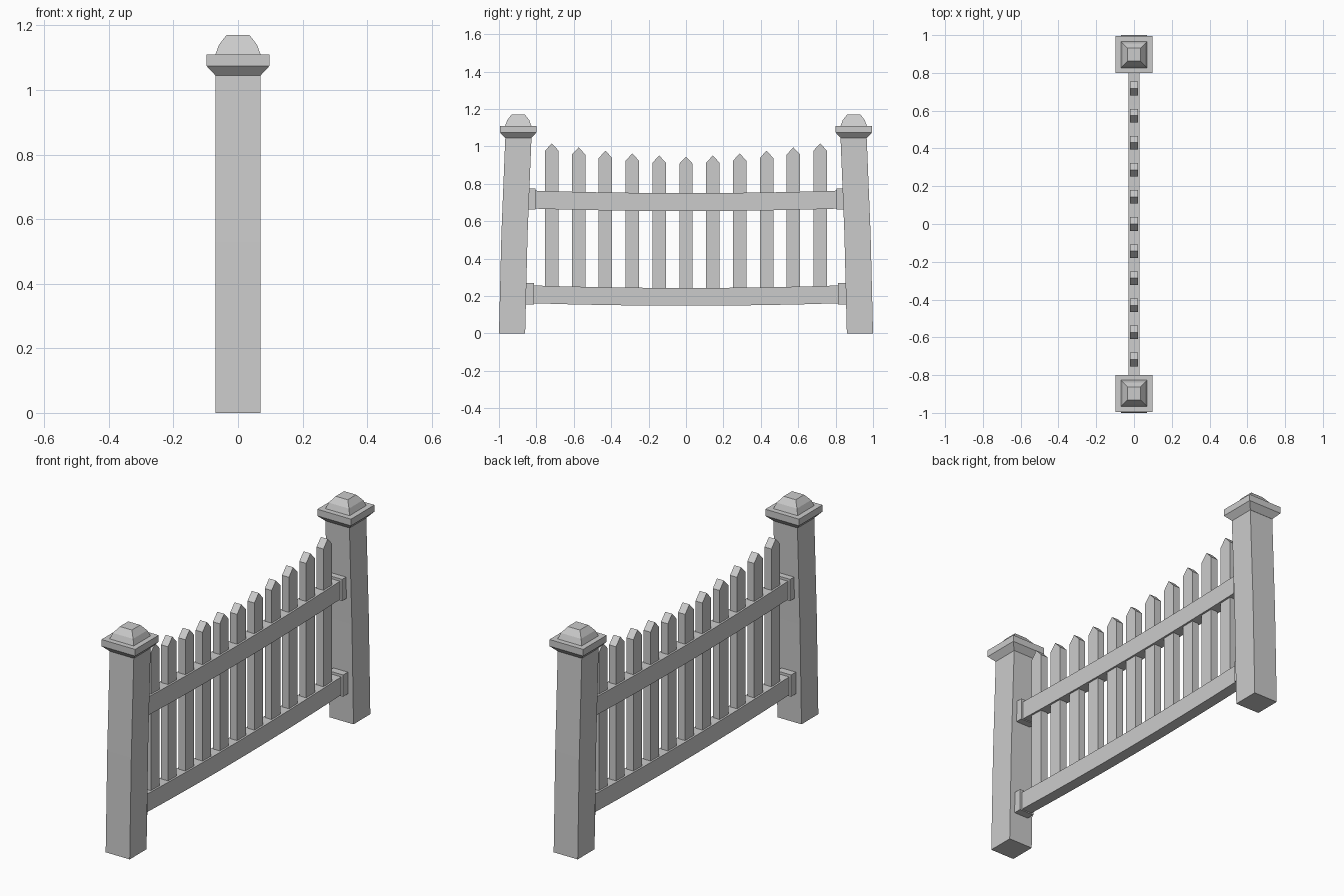
import bpy

if "Cube" in bpy.data.objects:
    bpy.data.objects.remove(bpy.data.objects["Cube"])


def make_object(name, verts, faces):
    mesh = bpy.data.meshes.new(name)
    mesh.from_pydata(verts, [], faces)
    mesh.update()
    obj = bpy.data.objects.new(name, mesh)
    bpy.context.collection.objects.link(obj)
    return obj


def loft(name, rings):
    """Skin a list of four-cornered rings and close both ends."""
    verts = [p for ring in rings for p in ring]
    faces = [(3, 2, 1, 0)]
    for i in range(0, 4 * (len(rings) - 1), 4):
        for k in range(4):
            n = (k + 1) % 4
            faces.append((i + k, i + n, i + 4 + n, i + 4 + k))
    e = len(verts) - 4
    faces.append((e, e + 1, e + 2, e + 3))
    return make_object(name, verts, faces)


def square(y, z, h):
    return [(-h, y - h, z), (h, y - h, z), (h, y + h, z), (-h, y + h, z)]


def box(name, y0, y1, z0, z1, hx):
    rings = [[(-hx, y0, z), (hx, y0, z), (hx, y1, z), (-hx, y1, z)]
             for z in (z0, z1)]
    return loft(name, rings)


RAILS = (("lower", 0.148, 0.243, 0.834), ("upper", 0.654, 0.75, 0.825))

for side, s in (("front", -1), ("back", 1)):
    # Posts leaning slightly inwards
    loft(side + "_post", [square(s * y, z, 0.07) for y, z in
                          ((0.93, 0), (0.917, 0.53), (0.896, 1.05))])
    # Stepped post cap with a faceted dome
    loft(side + "_post_cap", [square(s * 0.897, z, h) for z, h in
                              ((1.045, 0.07), (1.075, 0.098), (1.11, 0.098),
                               (1.11, 0.07), (1.14, 0.059), (1.171, 0.035))])
    # Rail brackets
    for level, z0, z1, y in RAILS:
        ys = sorted((s * (y + 0.025), s * (y - 0.02)))
        mid = (z0 + z1) / 2 + 0.017
        box(f"{side}_{level}_bracket", ys[0], ys[1], mid - 0.057, mid + 0.057, 0.042)

# Gently sagging rails
for level, z0, z1, _ in RAILS:
    rings = []
    for i in range(9):
        y = -0.84 + 0.21 * i
        d = 0.014 * (y / 0.84) ** 2
        rings.append([(-0.03, y, z0 + d), (-0.03, y, z1 + d),
                      (0.03, y, z1 + d), (0.03, y, z0 + d)])
    loft(level + "_rail", rings[::-1])

# Pointed pickets, rising towards the posts
for i in range(-5, 6):
    y, w, x = 0.1435 * i, 0.036, 0.02
    tip = 0.946 + 0.07 * (abs(i) / 5) ** 1.6
    outline = [(y - w, 0.19), (y + w, 0.19), (y + w, tip - 0.039),
               (y, tip), (y - w, tip - 0.039)]
    verts = [(px, a, b) for px in (-x, x) for a, b in outline]
    faces = [(4, 3, 2, 1, 0), (5, 6, 7, 8, 9)]
    faces += [(k, (k + 1) % 5, (k + 1) % 5 + 5, k + 5) for k in range(5)]
    make_object(f"picket_{i + 6}", verts, faces)
